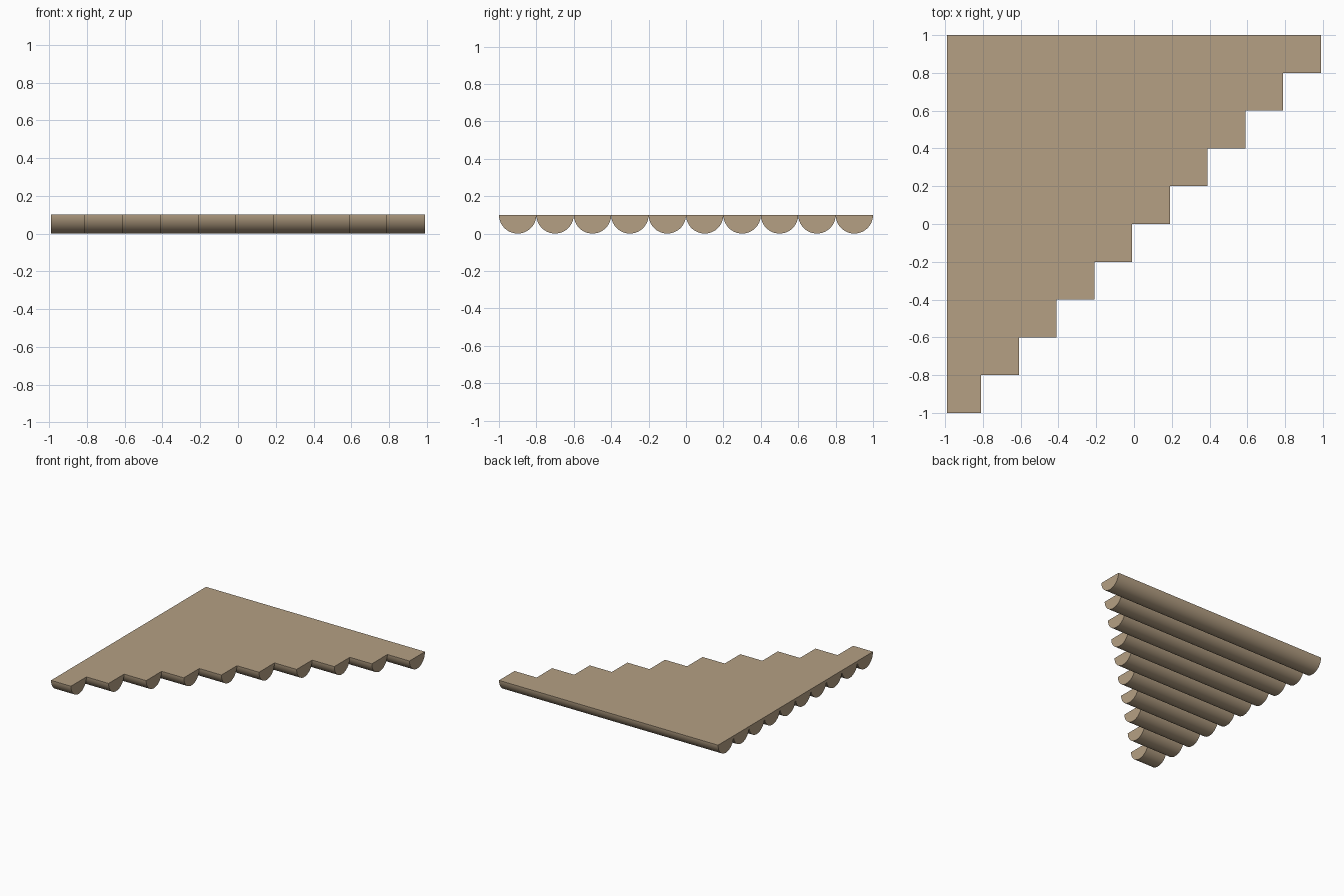
import bpy, bmesh, math

if "Cube" in bpy.data.objects:
    bpy.data.objects.remove(bpy.data.objects["Cube"])

RADIUS, COUNT, LEFT, SEGMENTS = 0.1, 10, -0.99, 32

wood = bpy.data.materials.new("wood")
wood.diffuse_color = (0.46, 0.35, 0.23, 1)
wood.use_nodes = True
wood.node_tree.nodes["Principled BSDF"].inputs["Base Color"].default_value = wood.diffuse_color


def half_log(name, x0, x1, y):
    # Half-round profile, flat side up, extruded along x
    bm = bmesh.new()
    ring = []
    for i in range(SEGMENTS + 1):
        a = math.pi + math.pi * i / SEGMENTS
        ring.append(bm.verts.new((x0, y + RADIUS * math.cos(a), RADIUS + RADIUS * math.sin(a))))
    cap = bm.faces.new(ring)
    ext = bmesh.ops.extrude_face_region(bm, geom=[cap], use_keep_orig=True)
    moved = [g for g in ext["geom"] if isinstance(g, bmesh.types.BMVert)]
    bmesh.ops.translate(bm, verts=moved, vec=(x1 - x0, 0, 0))
    bmesh.ops.recalc_face_normals(bm, faces=bm.faces)
    mesh = bpy.data.meshes.new(name)
    bm.to_mesh(mesh)
    bm.free()
    mesh.materials.append(wood)
    obj = bpy.data.objects.new(name, mesh)
    bpy.context.collection.objects.link(obj)
    # Round underside smooth, rims sharp
    bpy.ops.object.select_all(action='DESELECT')
    obj.select_set(True)
    bpy.context.view_layer.objects.active = obj
    bpy.ops.object.shade_smooth_by_angle(angle=math.radians(30))


# Row of half logs, each one step longer towards the back
for i in range(COUNT):
    half_log(f"half_log_{i + 1}", LEFT, -0.81 + 0.2 * i, -0.9 + 2 * RADIUS * i)
